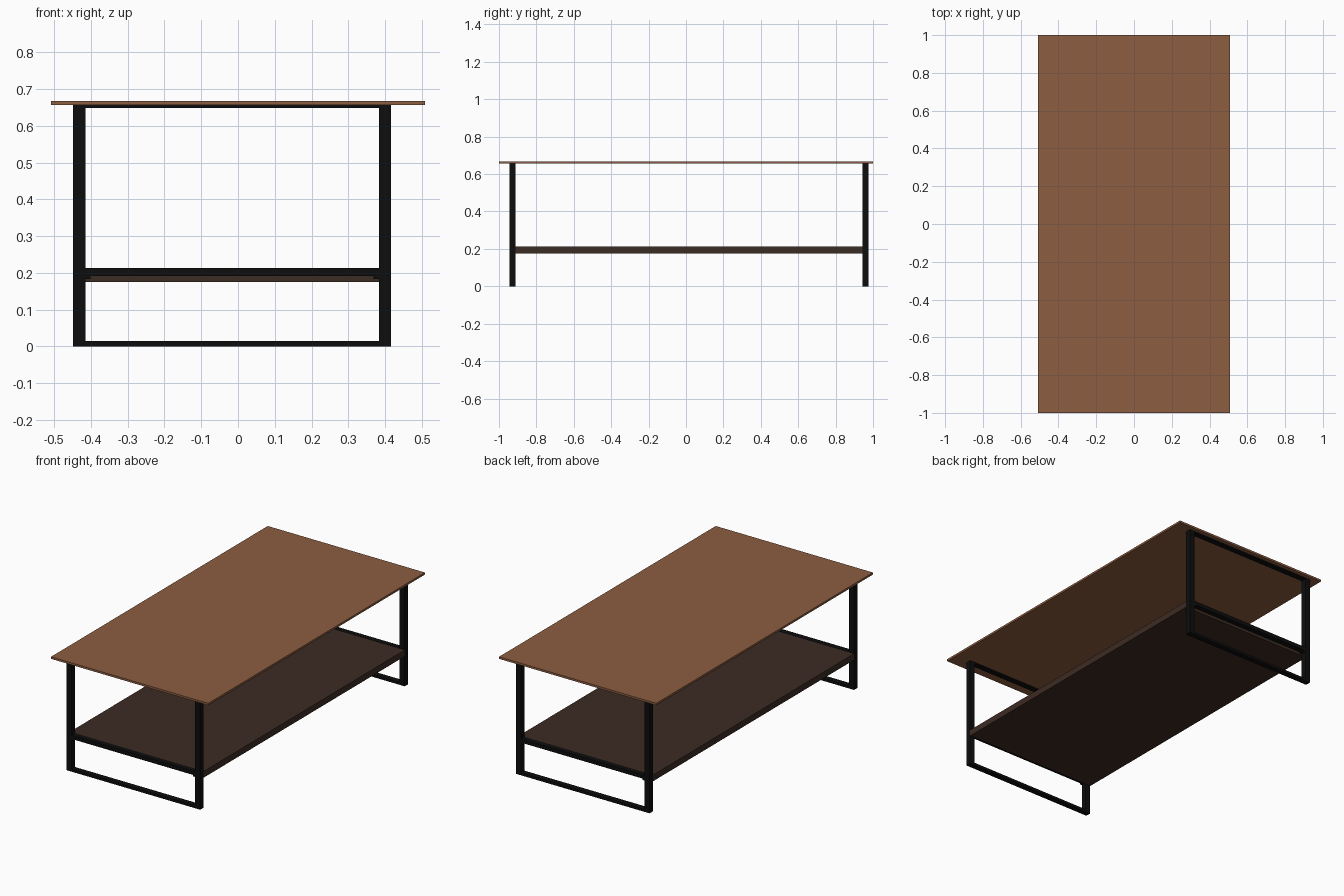
import bpy

if "Cube" in bpy.data.objects:
    bpy.data.objects.remove(bpy.data.objects["Cube"])


def material(name, rgb):
    m = bpy.data.materials.new(name)
    m.diffuse_color = (*rgb, 1)
    m.use_nodes = True
    m.node_tree.nodes["Principled BSDF"].inputs["Base Color"].default_value = m.diffuse_color
    return m


WOOD = material("warm wood", (0.265, 0.110, 0.053))
DARK = material("dark wood", (0.046, 0.025, 0.017))
BLACK = material("black metal", (0.004, 0.004, 0.004))


def box(name, x, y, z, mat):
    """Box from (min, max) ranges on each axis."""
    bpy.ops.mesh.primitive_cube_add(size=1)
    o = bpy.context.object
    o.name = name
    c = [(r[0] + r[1]) / 2 for r in (x, y, z)]
    s = [r[1] - r[0] for r in (x, y, z)]
    for v in o.data.vertices:
        v.co = [c[i] + v.co[i] * s[i] for i in range(3)]
    o.data.materials.append(mat)
    return o


# Table top and lower shelf
box("table_top", (-0.508, 0.508), (-1, 1), (0.656, 0.668), WOOD)
box("lower_shelf", (-0.448, 0.416), (-0.911, 0.944), (0.175, 0.212), DARK)

# Two rectangular end frames with a shelf rail
for side, y in (("front", (-0.943, -0.911)), ("back", (0.944, 0.976))):
    box(side + "_left_leg", (-0.448, -0.415), y, (0, 0.656), BLACK)
    box(side + "_right_leg", (0.383, 0.416), y, (0, 0.656), BLACK)
    inner = (-0.415, 0.383)
    box(side + "_foot_bar", inner, y, (0, 0.015), BLACK)
    box(side + "_shelf_rail", inner, y, (0.191, 0.213), BLACK)
    box(side + "_top_bar", inner, y, (0.649, 0.656), BLACK)
    # small brackets under the rail ends
    box(side + "_left_bracket", (-0.415, -0.401), y, (0.183, 0.191), BLACK)
    box(side + "_right_bracket", (0.369, 0.383), y, (0.183, 0.191), BLACK)
